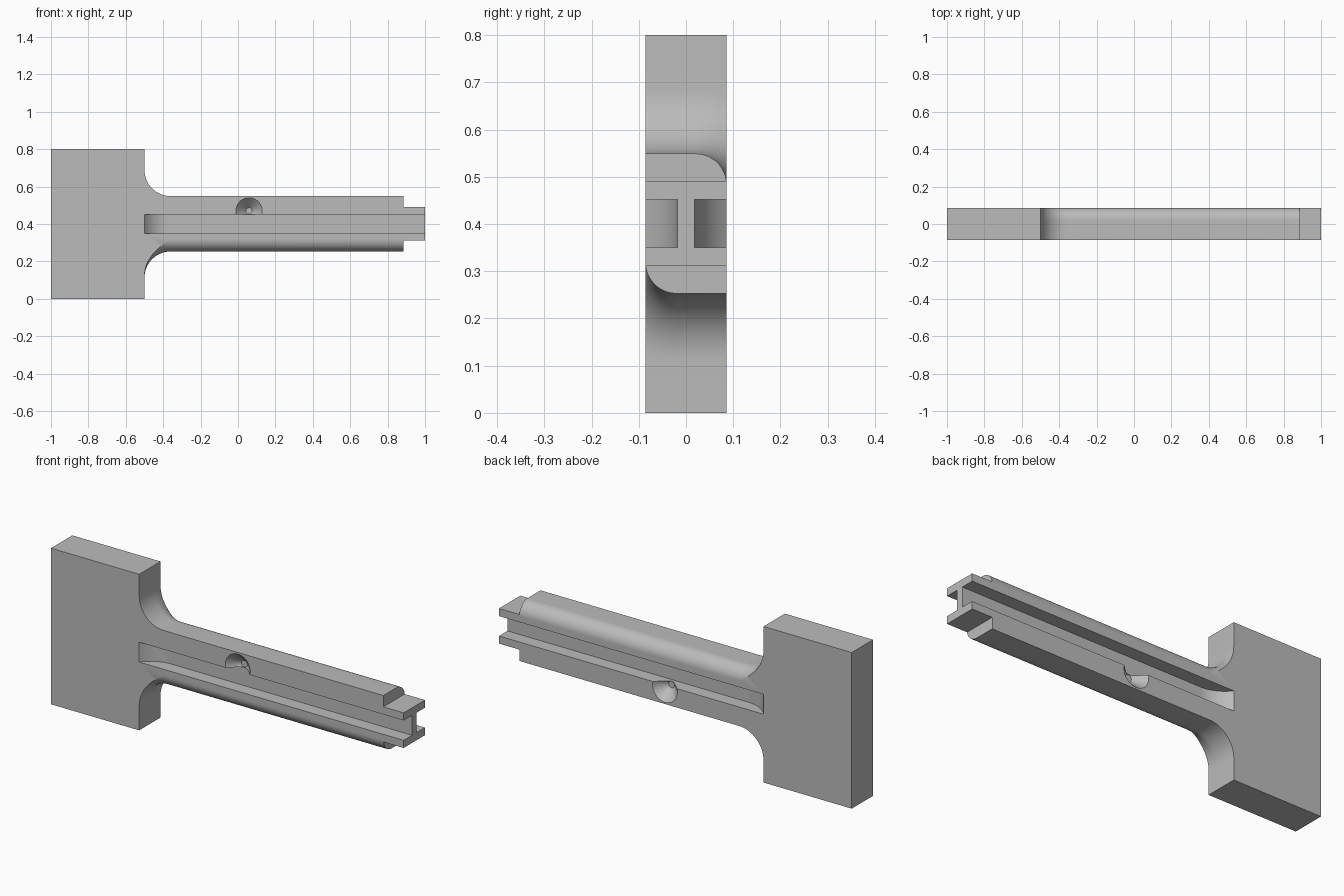
import bpy, bmesh
from math import sin, cos, pi, sqrt, radians
from mathutils import Matrix

if "Cube" in bpy.data.objects:
    bpy.data.objects.remove(bpy.data.objects["Cube"])

HALF = 0.086            # half thickness
MID = 0.401             # height of the bar's axis
BAR = 0.148             # half height of the bar
ROUND = 0.066           # rounded long edges
FILLET = 0.14           # blend from bar to block
WEB = 0.018             # half thickness of the web between the grooves
NECK, SHOULDER = -0.5, 0.885

grey = bpy.data.materials.new("plain grey")
grey.use_nodes = True
colour = (0.5, 0.5, 0.5, 1)
grey.diffuse_color = colour
grey.node_tree.nodes["Principled BSDF"].inputs["Base Color"].default_value = colour


def finish(name, bm):
    bmesh.ops.recalc_face_normals(bm, faces=bm.faces)
    mesh = bpy.data.meshes.new(name)
    bm.to_mesh(mesh)
    bm.free()
    mesh.materials.append(grey)
    ob = bpy.data.objects.new(name, mesh)
    bpy.context.collection.objects.link(ob)
    return ob


def loft(name, rings):
    bm = bmesh.new()
    loops = [[bm.verts.new(p) for p in ring] for ring in rings]
    n = len(loops[0])
    for a, b in zip(loops, loops[1:]):
        for i in range(n):
            j = (i + 1) % n
            bm.faces.new((a[i], a[j], b[j], b[i]))
    bm.faces.new(loops[0])
    bm.faces.new(loops[-1])
    return finish(name, bm)


def box(name, x0, x1, z0, z1):
    outline = [(-HALF, z0), (HALF, z0), (HALF, z1), (-HALF, z1)]
    return loft(name, [[(x, y, z) for y, z in outline] for x in (x0, x1)])


def section(x, grow):
    """Bar section with two opposite rounded edges, grown outward by the fillet."""
    cy, cz = HALF - ROUND, BAR - ROUND
    top = [(-HALF, BAR + grow)]
    for i in range(17):
        dy = ROUND * sin(i / 16 * pi / 2)
        top.append((cy + dy, cz + sqrt(max(0, (ROUND + grow) ** 2 - dy * dy))))
    half_turn = [(-y, -z) for y, z in top]
    return [(x, y, MID + z) for y, z in top + half_turn]


def combine(target, tool, operation):
    mod = target.modifiers.new(operation.lower(), "BOOLEAN")
    mod.operation, mod.object, mod.solver = operation, tool, "EXACT"
    bpy.ops.object.select_all(action="DESELECT")
    bpy.context.view_layer.objects.active = target
    target.select_set(True)
    bpy.ops.object.modifier_apply(modifier=mod.name)
    bpy.data.objects.remove(tool)


# Bar, flaring into the block through the fillet
rings = []
for i in range(17):
    a = i / 16 * pi / 2
    rings.append(section(NECK + FILLET * (1 - cos(a)), FILLET * (1 - sin(a))))
rings.append(section(SHOULDER, 0))
body = loft("handle_body", rings)

# Block and stepped tip
combine(body, box("block", -1, NECK, 0, 0.8), "UNION")
combine(body, box("tip", SHOULDER, 1, MID - 0.09, MID + 0.09), "UNION")

# Groove and conical dimple on each side, the back being the front turned over
turn = Matrix.Translation((0, 0, MID)) @ Matrix.Rotation(pi, 4, "X") @ Matrix.Translation((0, 0, -MID))
for flip in (Matrix.Identity(4), turn):
    run, depth = 0.135, HALF - WEB
    radius = (run * run + depth * depth) / (2 * depth)
    outline = [(1.1, -WEB), (1.1, -0.2), (NECK, -0.2)]
    for i in range(13):
        dx = run * (1 - i / 12)
        outline.append((NECK + run - dx, -WEB - radius + sqrt(radius * radius - dx * dx)))
    groove = loft("groove_cutter", [[(x, y, z) for x, y in outline]
                                    for z in (MID - 0.051, MID + 0.051)])
    dimple = loft("dimple_cutter", [
        [(0.059 + r * cos(k * pi / 24), y, 0.47 + r * sin(k * pi / 24)) for k in range(48)]
        for r, y in ((0.085, -HALF - 0.015), (0.017, -0.032))])
    for cutter in (groove, dimple):
        cutter.hide_render = True
        cutter.data.transform(flip)
        combine(body, cutter, "DIFFERENCE")

# Join flat areas, then shade the curves smoothly
bm = bmesh.new()
bm.from_mesh(body.data)
bmesh.ops.remove_doubles(bm, verts=bm.verts, dist=0.0001)
bmesh.ops.dissolve_limit(bm, angle_limit=radians(0.2), verts=bm.verts, edges=bm.edges)
bm.to_mesh(body.data)
bm.free()
bpy.context.view_layer.objects.active = body
body.select_set(True)
bpy.ops.object.shade_smooth_by_angle(angle=radians(25))
